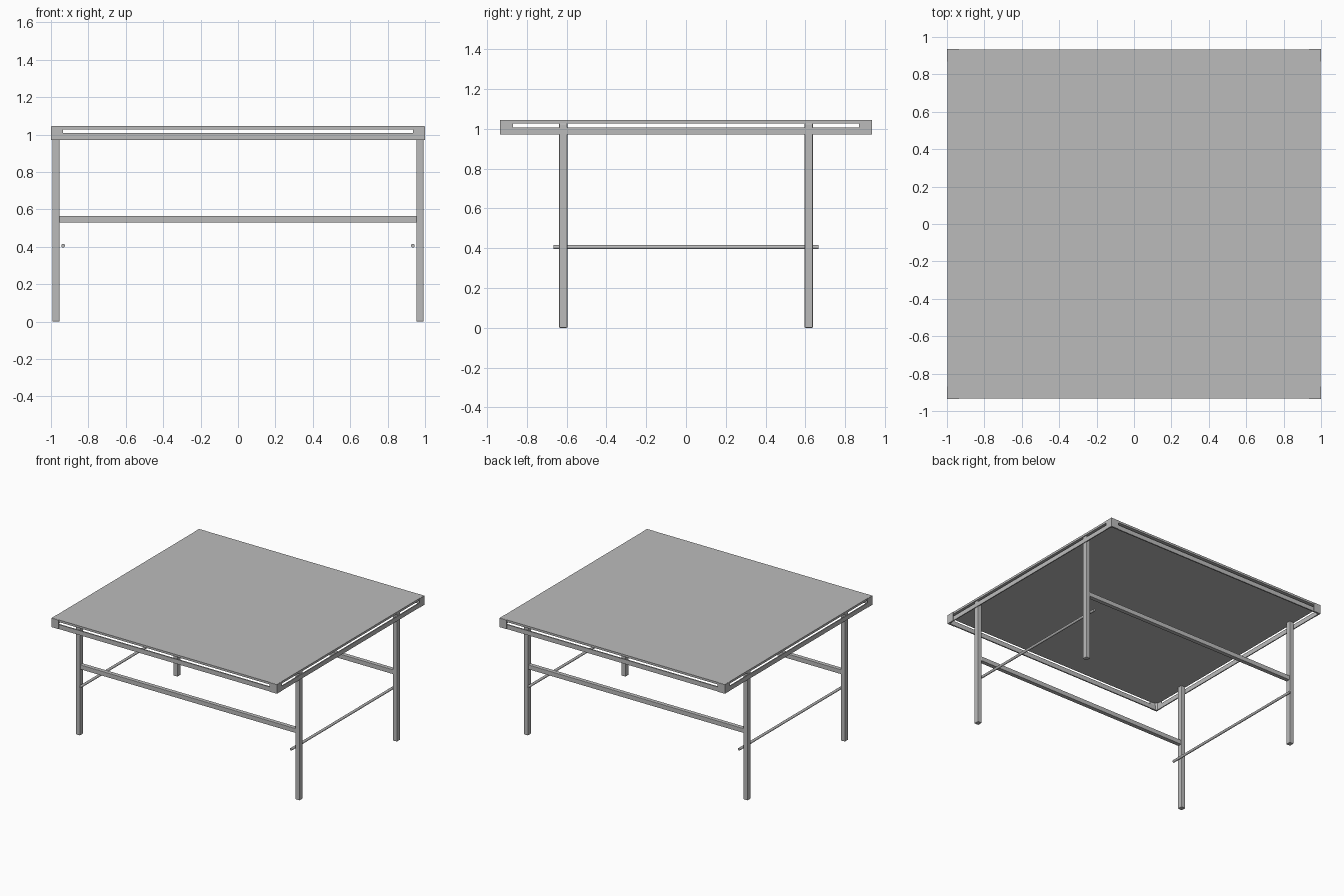
import bpy
import bmesh
import math

cube = bpy.data.objects.get("Cube")
if cube:
    bpy.data.objects.remove(cube, do_unlink=True)

grey = bpy.data.materials.new("plain_grey")
grey.use_nodes = True
COLOUR = (0.5, 0.5, 0.5, 1)
grey.diffuse_color = COLOUR
grey.node_tree.nodes["Principled BSDF"].inputs["Base Color"].default_value = COLOUR

HALF_X, HALF_Y = 1.0, 0.935
TOP, RAIL_TOP, RAIL_BOTTOM = 1.045, 1.008, 0.972
LEG_X, LEG_Y = 0.973, 0.617


def finish(name, bm):
    bmesh.ops.recalc_face_normals(bm, faces=bm.faces)
    mesh = bpy.data.meshes.new(name)
    bm.to_mesh(mesh)
    bm.free()
    mesh.materials.append(grey)
    obj = bpy.data.objects.new(name, mesh)
    bpy.context.collection.objects.link(obj)
    return obj


def box(name, centre, size, bevel=0.0):
    bm = bmesh.new()
    bmesh.ops.create_cube(bm, size=1)
    for v in bm.verts:
        v.co = [c + s * p for c, s, p in zip(centre, size, v.co)]
    obj = finish(name, bm)
    if bevel:
        mod = obj.modifiers.new("Rounded edges", "BEVEL")
        mod.width = bevel
        mod.segments = 2
    return obj


def rod(name, x, z, length, radius):
    bm = bmesh.new()
    bmesh.ops.create_cone(bm, cap_ends=True, segments=20, radius1=radius,
                          radius2=radius, depth=length)
    for v in bm.verts:
        v.co = (v.co.x + x, v.co.z, v.co.y + z)
    obj = finish(name, bm)
    for p in obj.data.polygons:
        p.use_smooth = len(p.vertices) == 4
    return obj


def corner_bracket(name, sx, sy):
    # L-shaped bent plate with tapered ends, extruded upwards
    reach, thick, tip = 0.065, 0.012, 0.005
    outline = [(0, 0), (reach, 0), (reach, tip), (thick * 2, thick),
               (thick, thick * 2), (tip, reach), (0, reach)]
    bm = bmesh.new()
    face = bm.faces.new([bm.verts.new((sx * (HALF_X - a), sy * (HALF_Y - b), RAIL_BOTTOM))
                         for a, b in outline])
    result = bmesh.ops.extrude_face_region(bm, geom=[face])
    for v in result["geom"]:
        if isinstance(v, bmesh.types.BMVert):
            v.co.z = TOP - 0.001
    return finish(name, bm)


# Table top
box("table_top", (0, 0, TOP - 0.0085), (1.994, 1.864, 0.017))

# Thin rails hung just below the top
rail_z, rail_h = (RAIL_TOP + RAIL_BOTTOM) / 2, RAIL_TOP - RAIL_BOTTOM
for sign, side in ((-1, "front"), (1, "back")):
    box(side + "_apron_rail", (0, sign * (HALF_Y - 0.008), rail_z), (1.98, 0.01, rail_h))
    box(side + "_stretcher", (0, sign * LEG_Y, 0.548), (1.91, 0.034, 0.036), 0.003)

for sign, side in ((-1, "right"), (1, "left")):
    box(side + "_apron_rail", (sign * (HALF_X - 0.006), 0, rail_z), (0.008, 1.85, rail_h))
    rod(side + "_tie_rod", sign * 0.935, 0.406, 1.33, 0.01)
    # Legs and corner brackets
    for sy, end in ((-1, "front"), (1, "back")):
        box(f"{end}_{side}_leg", (sign * LEG_X, sy * LEG_Y, 0.514), (0.038, 0.042, 1.028), 0.005)
        corner_bracket(f"{end}_{side}_corner_bracket", sign, sy)
